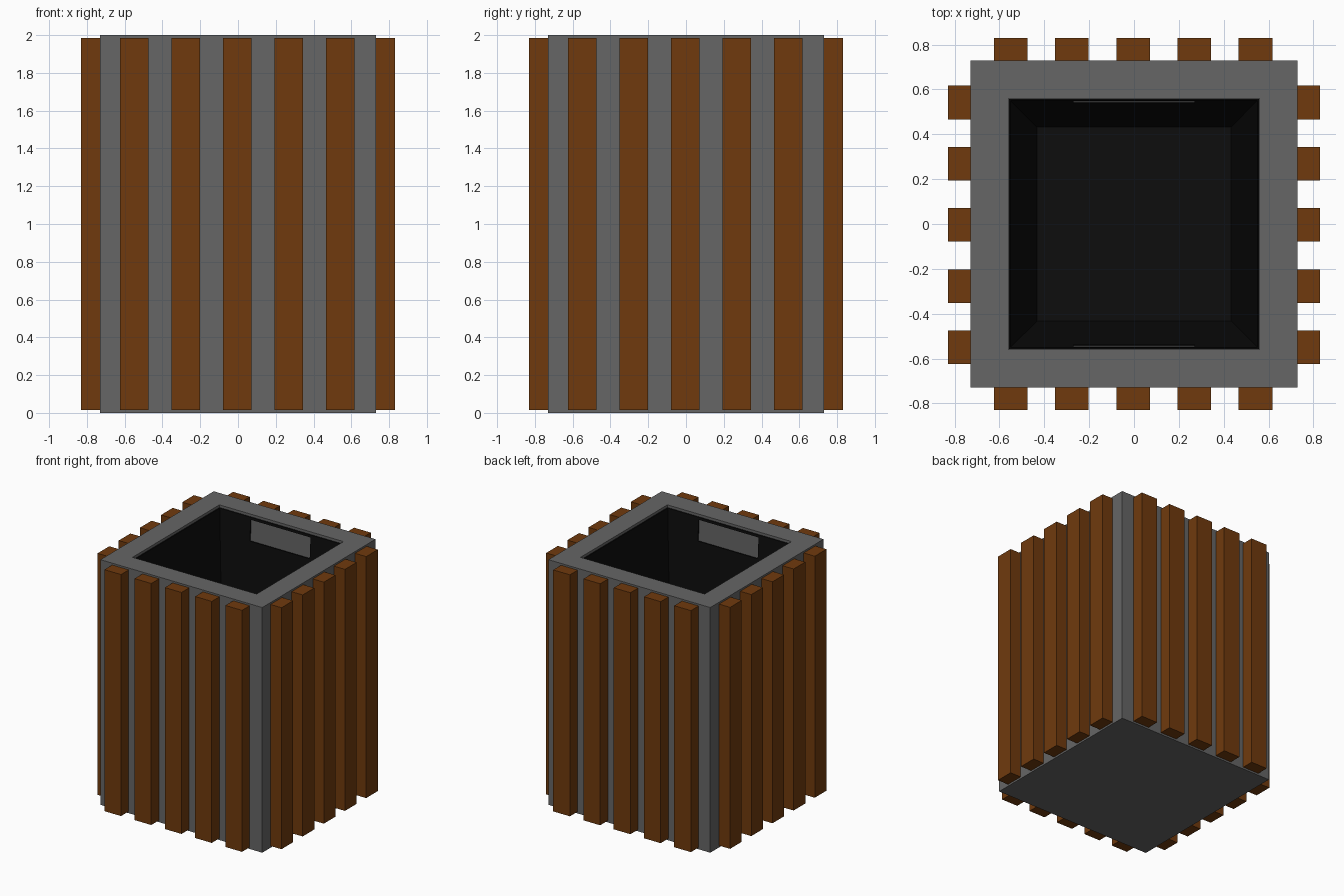
import bpy, bmesh

if "Cube" in bpy.data.objects:
    bpy.data.objects.remove(bpy.data.objects["Cube"])

def material(name, rgb):
    m = bpy.data.materials.new(name)
    m.diffuse_color = (*rgb, 1)
    m.use_nodes = True
    m.node_tree.nodes["Principled BSDF"].inputs["Base Color"].default_value = m.diffuse_color
    return m

WOOD = material("wood", (0.16, 0.042, 0.004))
BLACK = material("black_plastic", (0.004, 0.004, 0.004))
GREY = material("grey_metal", (0.133, 0.133, 0.133))

def make_object(name, bm, mat=None):
    bmesh.ops.recalc_face_normals(bm, faces=bm.faces)
    me = bpy.data.meshes.new(name)
    bm.to_mesh(me)
    bm.free()
    ob = bpy.data.objects.new(name, me)
    bpy.context.collection.objects.link(ob)
    if mat:
        me.materials.append(mat)
    return ob

def box(name, lo, hi, mat=None):
    bm = bmesh.new()
    bmesh.ops.create_cube(bm, size=1)
    for v in bm.verts:
        v.co = [(a + b) / 2 + c * (b - a) for a, b, c in zip(lo, hi, v.co)]
    return make_object(name, bm, mat)

def square_vessel(name, rings, mat):
    """Stack of square rings (half width, z), capped at both ends."""
    bm = bmesh.new()
    loops = [[bm.verts.new((sx * h, sy * h, z))
              for sx, sy in ((-1, -1), (1, -1), (1, 1), (-1, 1))] for h, z in rings]
    for a, b in zip(loops, loops[1:]):
        for i in range(4):
            j = (i + 1) % 4
            bm.faces.new((a[i], a[j], b[j], b[i]))
    bm.faces.new(loops[0][::-1])
    bm.faces.new(loops[-1])
    return make_object(name, bm, mat)

# Grey outer shell with a square well
square_vessel("outer_shell", [(0.73, 0), (0.73, 2), (0.56, 2), (0.56, 0.03)], GREY)

# Tapered black liner, with a hand hole through the front and back walls
liner = square_vessel("inner_liner", [(0.44, 0.05), (0.558, 1.98), (0.55, 1.98), (0.432, 0.06)], BLACK)
cutter = box("hand_hole_cutter", (-0.27, -0.7, 1.79), (0.27, 0.7, 1.96))
cutter.hide_render = True
cutter.hide_set(True)
cut = liner.modifiers.new("hand_holes", 'BOOLEAN')
cut.operation = 'DIFFERENCE'
cut.solver = 'EXACT'
cut.object = cutter

# Five wooden slats on each of the four sides
for i in range(5):
    c = -0.55 + 0.273 * i
    for side, s in (("front", -1), ("back", 1)):
        y0, y1 = sorted((s * 0.73, s * 0.83))
        box(f"{side}_slat_{i + 1}", (c - 0.075, y0, 0.015), (c + 0.075, y1, 1.985), WOOD)
    for side, s in (("left", -1), ("right", 1)):
        x0, x1 = sorted((s * 0.73, s * 0.83))
        box(f"{side}_slat_{i + 1}", (x0, c - 0.075, 0.015), (x1, c + 0.075, 1.985), WOOD)
